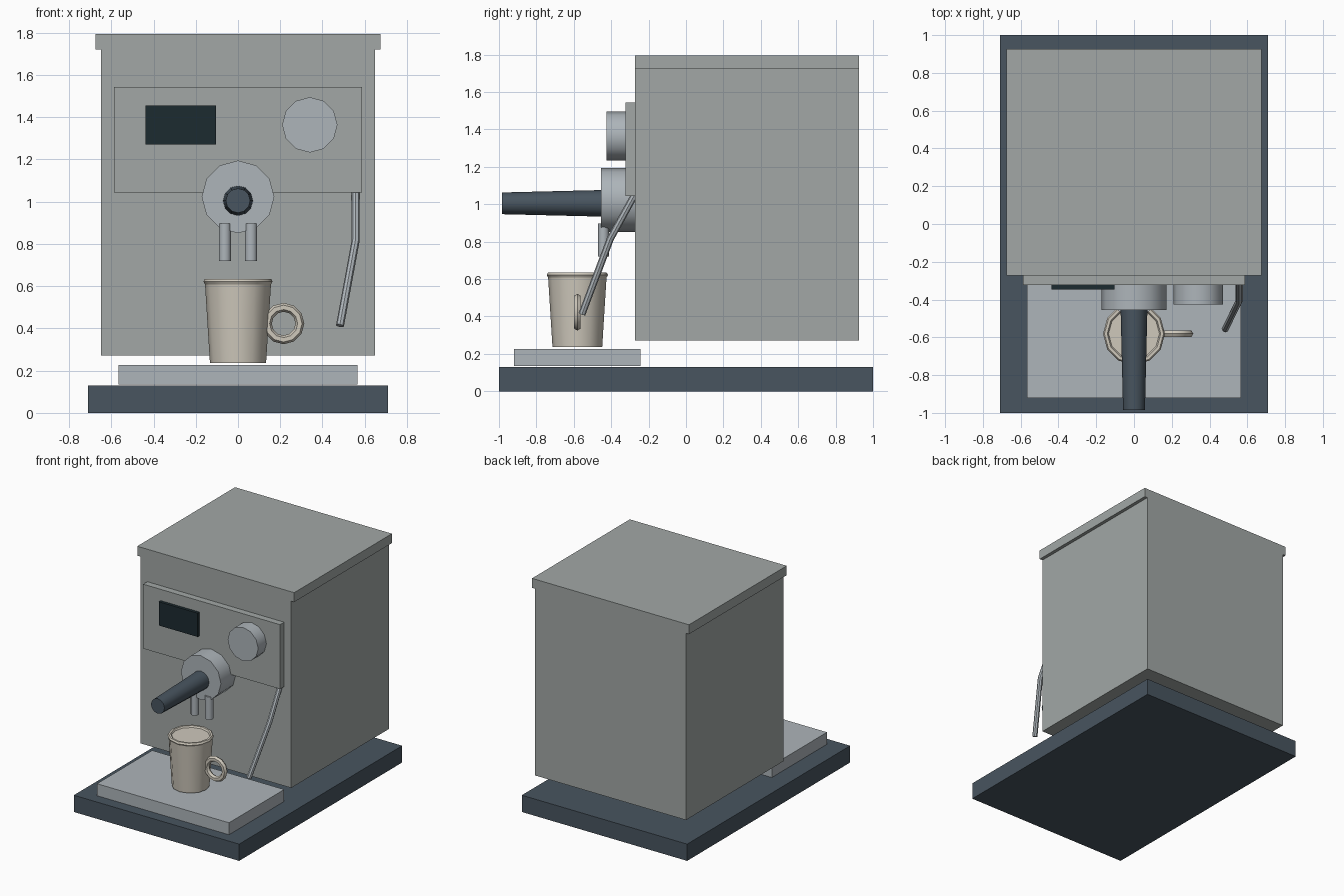
import bpy
from math import pi, radians

if "Cube" in bpy.data.objects:
    bpy.data.objects.remove(bpy.data.objects["Cube"])


def material(name, r, g, b):
    m = bpy.data.materials.new(name)
    m.diffuse_color = (r, g, b, 1)
    m.use_nodes = True
    m.node_tree.nodes["Principled BSDF"].inputs["Base Color"].default_value = m.diffuse_color
    return m


BODY = material("painted_body", 0.36, 0.39, 0.38)
METAL = material("metal", 0.42, 0.46, 0.49)
DARK = material("dark_plastic", 0.065, 0.09, 0.115)
SCREEN = material("screen_glass", 0.012, 0.024, 0.03)
CERAMIC = material("ceramic", 0.62, 0.58, 0.5)


def finish(name, mat, smooth=False):
    ob = bpy.context.object
    ob.name = name
    ob.data.materials.append(mat)
    if smooth:
        bpy.ops.object.shade_smooth_by_angle(angle=radians(40))
    return ob


def box(name, mat, x, y, z):
    """Box from (min, max) ranges."""
    bpy.ops.mesh.primitive_cube_add(size=1, location=[sum(r) / 2 for r in (x, y, z)])
    bpy.context.object.scale = [r[1] - r[0] for r in (x, y, z)]
    bpy.ops.object.transform_apply(location=False, rotation=False, scale=True)
    finish(name, mat)


def cone(name, mat, loc, r1, r2, depth, forward=False):
    """12-sided cylinder or taper, upright or pointing to the front (r2 at the far end)."""
    bpy.ops.mesh.primitive_cone_add(vertices=12, radius1=r1, radius2=r2, depth=depth,
                                    location=loc, rotation=(pi / 2 if forward else 0, 0, 0))
    finish(name, mat, True)


def ring(name, mat, loc, major, minor, upright=False):
    bpy.ops.mesh.primitive_torus_add(major_segments=12, minor_segments=6, location=loc,
                                     major_radius=major, minor_radius=minor,
                                     rotation=(pi / 2 if upright else 0, 0, 0))
    finish(name, mat, True)


# Base, drip tray, housing and lid
box("base", DARK, (-0.71, 0.71), (-1, 1), (0, 0.13))
box("drip_tray", METAL, (-0.567, 0.567), (-0.92, -0.243), (0.134, 0.227))
box("housing", BODY, (-0.648, 0.648), (-0.273, 0.926), (0.272, 1.722))
box("lid", BODY, (-0.674, 0.674), (-0.273, 0.926), (1.722, 1.795))

# Control panel with screen and knob
box("control_panel", BODY, (-0.588, 0.588), (-0.324, -0.273), (1.043, 1.543))
box("screen", SCREEN, (-0.437, -0.103), (-0.348, -0.322), (1.272, 1.456))
cone("knob", METAL, (0.34, -0.374, 1.364), 0.131, 0.131, 0.102, True)

# Brew head, filter handle and twin spouts
cone("brew_head", METAL, (0, -0.364, 1.023), 0.172, 0.172, 0.182, True)
cone("filter_handle", DARK, (0, -0.717, 1.005), 0.071, 0.058, 0.535, True)
for side, x in (("left", -0.062), ("right", 0.062)):
    cone("spout_" + side, METAL, (x, -0.441, 0.809), 0.029, 0.029, 0.178)

# Steam wand: a bent tube
curve = bpy.data.curves.new("steam_wand", "CURVE")
curve.dimensions = "3D"
curve.bevel_depth = 0.019
curve.bevel_resolution = 2
curve.use_fill_caps = True
path = curve.splines.new("POLY")
points = [(0.557, -0.275, 1.05), (0.557, -0.405, 0.815), (0.483, -0.556, 0.413)]
path.points.add(len(points) - 1)
for p, co in zip(path.points, points):
    p.co = (*co, 1)
wand = bpy.data.objects.new("steam_wand", curve)
bpy.context.collection.objects.link(wand)
bpy.ops.object.select_all(action="DESELECT")
wand.select_set(True)
bpy.context.view_layer.objects.active = wand
bpy.ops.object.convert(target="MESH")
finish("steam_wand", METAL, True)

# Cup with rim and ring handle
cone("cup", CERAMIC, (0, -0.581, 0.43), 0.133, 0.157, 0.386)
ring("cup_rim", CERAMIC, (0, -0.581, 0.622), 0.149, 0.015)
ring("cup_handle", CERAMIC, (0.216, -0.581, 0.423), 0.077, 0.021, True)
